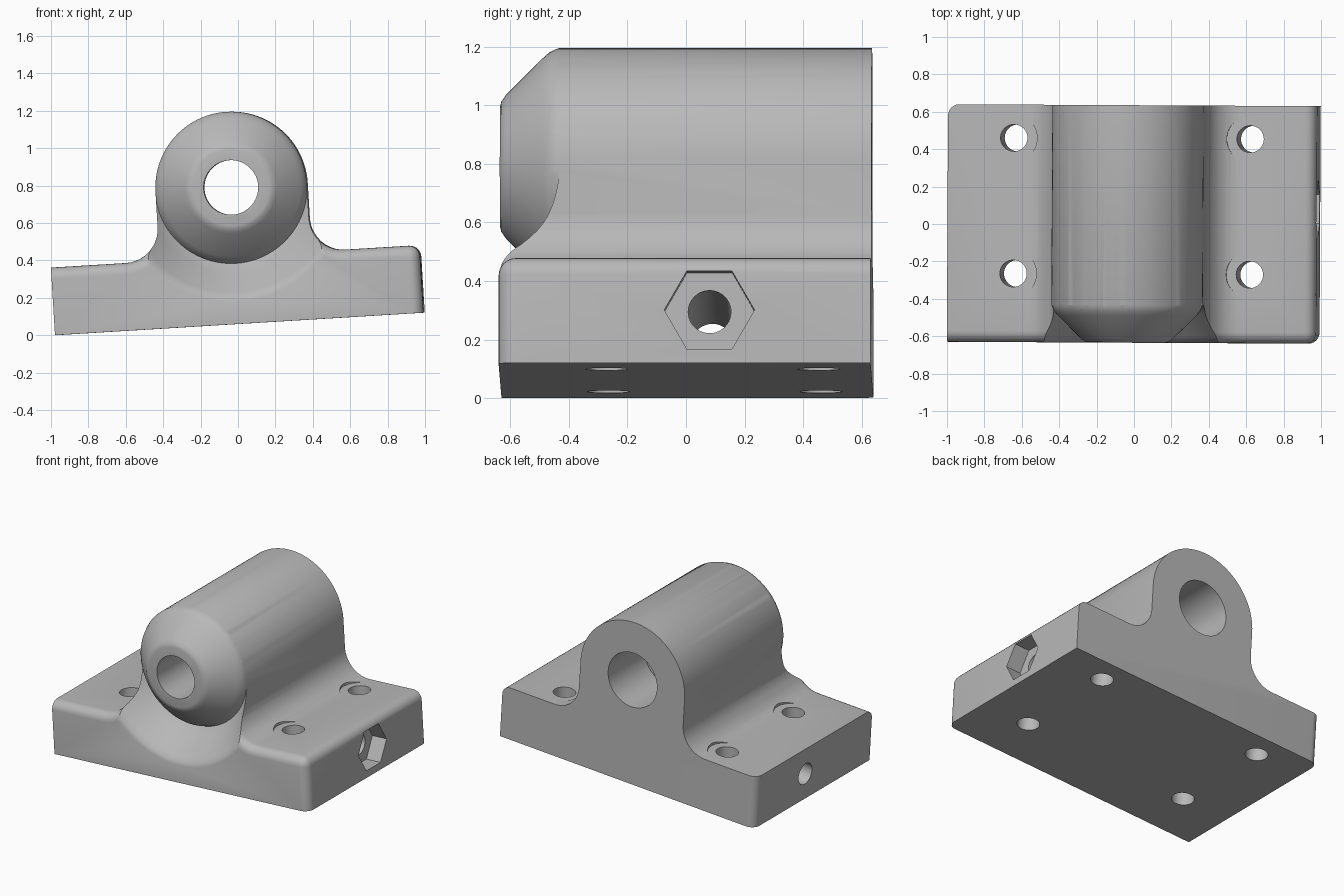
import bpy, bmesh
from math import sin, cos, pi, radians
from mathutils import Vector, Matrix

if "Cube" in bpy.data.objects:
    bpy.data.objects.remove(bpy.data.objects["Cube"], do_unlink=True)

W, L, H = 0.987, 0.635, 0.362       # half width, half depth, base height
AXIS, R, FILLET = 0.731, 0.405, 0.18  # barrel axis height, radius, web fillet


def to_object(bm, name):
    bmesh.ops.recalc_face_normals(bm, faces=bm.faces)
    mesh = bpy.data.meshes.new(name)
    bm.to_mesh(mesh)
    bm.free()
    obj = bpy.data.objects.new(name, mesh)
    bpy.context.collection.objects.link(obj)
    return obj


def extrude(loop, offset):
    bm = bmesh.new()
    face = bm.faces.new([bm.verts.new(p) for p in loop])
    new = bmesh.ops.extrude_face_region(bm, geom=[face], use_keep_orig=True)["geom"]
    bmesh.ops.translate(bm, vec=offset, verts=[g for g in new if isinstance(g, bmesh.types.BMVert)])
    bmesh.ops.recalc_face_normals(bm, faces=bm.faces)
    return bm


def arc(cx, cz, r, start, end, n):
    return [(cx + r * cos(radians(start + (end - start) * i / n)),
             cz + r * sin(radians(start + (end - start) * i / n))) for i in range(n + 1)]


def drill(name, start, direction, radius, length, sides=40):
    # Straight cutter with a vertex along its first side axis
    d = Vector(direction)
    a = Vector((0, 1, 0)) if d.x else Vector((1, 0, 0))
    b = d.cross(a)
    loop = [Vector(start) + a * radius * cos(2 * pi * i / sides) + b * radius * sin(2 * pi * i / sides)
            for i in range(sides)]
    return to_object(extrude(loop, d * length), name)


# Housing: base, filleted web and barrel in one extruded profile
right_fillet = arc(R + FILLET, H + FILLET, FILLET, 270, 180, 10)
left_fillet = [(-x, z) for x, z in reversed(right_fillet)]
profile = ([(-W, 0), (W, 0), (W, H)] + right_fillet
           + arc(0, AXIS, R, 0, 180, 48) + left_fillet + [(-W, H)])
bm = extrude([Vector((x, -L, z)) for x, z in profile], Vector((0, 2 * L, 0)))


def rounded(edge):
    pts = [v.co for v in edge.verts]

    def on(axis, value):
        return all(abs(p[axis] - value) < 1e-4 for p in pts)
    front = on(1, -L) and not on(2, 0) and not on(0, -W)
    return front or (on(0, W) and on(2, H)) or (on(0, -W) and on(1, L))


bmesh.ops.bevel(bm, geom=[e for e in bm.edges if rounded(e)], offset=0.06,
                segments=6, profile=0.5, affect='EDGES', clamp_overlap=False)
housing = to_object(bm, "bearing_housing")

# Ring cutter: tapered barrel nose and the scooped groove around it
groove = [(-0.8, 0.2), (-0.636, 0.2), (-0.631, 0.222), (-0.615, 0.245), (-0.49, 0.37),
          (-0.465, 0.392), (-0.43, 0.407), (-0.45, 0.43), (-0.475, 0.453), (-0.6, 0.56),
          (-0.625, 0.585), (-0.637, 0.615), (-0.8, 0.615)]
bm = bmesh.new()
STEPS = 72
rings = [[bm.verts.new((r * cos(2 * pi * k / STEPS), y, AXIS + r * sin(2 * pi * k / STEPS)))
          for y, r in groove] for k in range(STEPS)]
for k in range(STEPS):
    a, b = rings[k], rings[(k + 1) % STEPS]
    for i in range(len(groove)):
        j = (i + 1) % len(groove)
        bm.faces.new((a[i], a[j], b[j], b[i]))
cutters = [to_object(bm, "nose_cutter")]

# Barrel bore with a wider rear seat
cutters.append(drill("bore_cutter", (0, -1, AXIS), (0, 1, 0), 0.146, 2, 48))
cutters.append(drill("seat_cutter", (0, L - 0.4, AXIS), (0, 1, 0), 0.19, 1, 48))

# Cross bolt hole with a hexagonal nut pocket
cutters.append(drill("bolt_cutter", (-1.5, 0.085, H / 2), (1, 0, 0), 0.073, 3))
cutters.append(drill("nut_cutter", (W - 0.11, 0.085, H / 2), (1, 0, 0), 0.154, 0.5, 6))

# Four mounting holes with screw head clearance in the fillets
for x in (-0.633, 0.633):
    for y in (-0.268, 0.457):
        cutters.append(drill("mount_cutter", (x, y, -0.5), (0, 0, 1), 0.072, 1.2))
        cutters.append(drill("clearance_cutter", (x, y, H + 0.0005), (0, 0, 1), 0.125, 0.3))

bpy.context.view_layer.objects.active = housing
housing.select_set(True)
for cutter in cutters:
    cutter.hide_render = True
    mod = housing.modifiers.new("cut", 'BOOLEAN')
    mod.operation = 'DIFFERENCE'
    mod.solver = 'EXACT'
    mod.object = cutter
    bpy.ops.object.modifier_apply(modifier=mod.name)
    bpy.data.objects.remove(cutter, do_unlink=True)

# Slight tilt of the whole block
housing.data.transform(Matrix.Translation((0.01, 0, 0.0603))
                       @ Matrix.Rotation(radians(-0.3), 4, 'Z')
                       @ Matrix.Rotation(radians(-3.5), 4, 'Y'))

grey = bpy.data.materials.new("light_grey")
grey.use_nodes = True
grey.diffuse_color = (0.48, 0.48, 0.48, 1)
grey.node_tree.nodes["Principled BSDF"].inputs["Base Color"].default_value = (0.48, 0.48, 0.48, 1)
housing.data.materials.clear()
housing.data.materials.append(grey)
bpy.ops.object.shade_smooth_by_angle(angle=radians(30))
